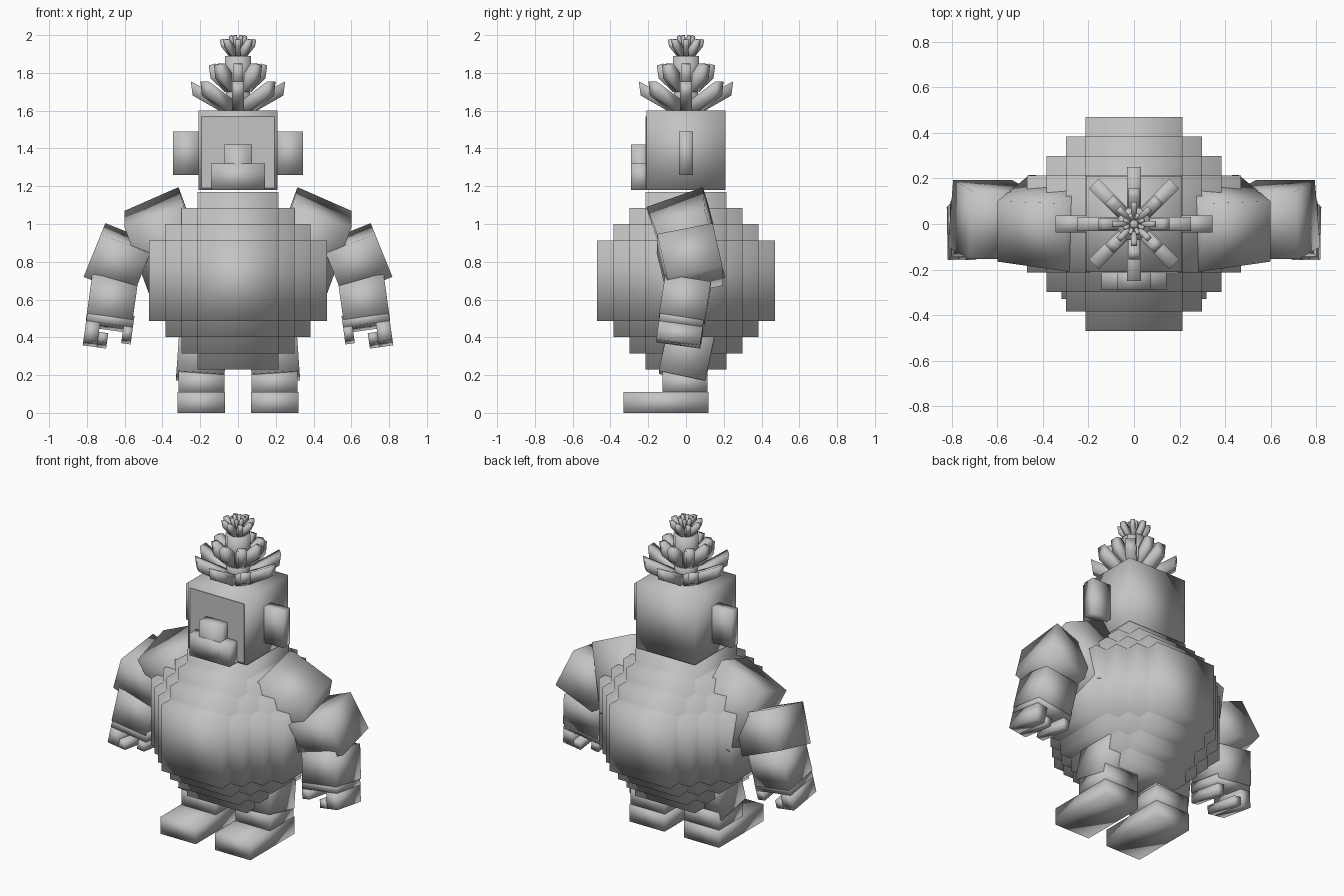
import bpy, bmesh, math
from mathutils import Matrix, Vector, Euler

if "Cube" in bpy.data.objects:
    bpy.data.objects.remove(bpy.data.objects["Cube"])

grey = bpy.data.materials.new("stone_grey")
grey.diffuse_color = (0.55, 0.55, 0.55, 1)
grey.use_nodes = True
grey.node_tree.nodes["Principled BSDF"].inputs["Base Color"].default_value = grey.diffuse_color

CORNERS = [(-1, -1, -1), (1, -1, -1), (1, 1, -1), (-1, 1, -1),
           (-1, -1, 1), (1, -1, 1), (1, 1, 1), (-1, 1, 1)]
FACES = [(0, 3, 2, 1), (4, 5, 6, 7), (0, 1, 5, 4), (1, 2, 6, 5), (2, 3, 7, 6), (3, 0, 4, 7)]


def hexa(bm, pts):
    """Add a six-sided solid from its eight corners."""
    vs = [bm.verts.new(p) for p in pts]
    for f in FACES:
        bm.faces.new([vs[i] for i in f])


def box(bm, center, size, rot=(0, 0, 0)):
    """Add a box turned by rot degrees."""
    r = Euler([math.radians(a) for a in rot]).to_matrix()
    hexa(bm, [Vector(center) + r @ Vector([c * s / 2 for c, s in zip(k, size)]) for k in CORNERS])


def finish(bm, name, smooth=True):
    bmesh.ops.recalc_face_normals(bm, faces=bm.faces)
    me = bpy.data.meshes.new(name)
    for f in bm.faces:
        f.smooth = smooth
    bm.to_mesh(me)
    bm.free()
    me.materials.append(grey)
    ob = bpy.data.objects.new(name, me)
    bpy.context.collection.objects.link(ob)
    return ob


def pair(name, build):
    """Build a part on the +x side and mirror it to the other side."""
    for side, s in (("right", 1), ("left", -1)):
        bm = bmesh.new()
        build(bm)
        bmesh.ops.transform(bm, matrix=Matrix.Diagonal((s, 1, 1, 1)), verts=bm.verts)
        finish(bm, f"{side}_{name}")


# stepped round body made of overlapping boxes
U = 0.0855
bm = bmesh.new()
halves = {(a, b, c) for t in ((5.5, 2.5, 2.5), (4.5, 3.5, 2.5), (3.5, 3.5, 3.5))
          for a in t for b in t for c in t if sorted((a, b, c)) == sorted(t)}
for h in sorted(halves):
    box(bm, (0, 0, 0.70), [2 * U * v for v in h])
finish(bm, "body")

# head, face and nose
bm = bmesh.new()
box(bm, (0, 0, 1.39), (0.42, 0.42, 0.42))
finish(bm, "head")
bm = bmesh.new()
box(bm, (0, -0.211, 1.38), (0.385, 0.006, 0.38))
finish(bm, "face_plate", smooth=False)
bm = bmesh.new()
box(bm, (0, -0.24, 1.25), (0.285, 0.1, 0.14))
box(bm, (0, -0.24, 1.30), (0.15, 0.1, 0.24))
finish(bm, "nose")

pair("ear", lambda bm: box(bm, (0.27, 0, 1.375), (0.15, 0.075, 0.23)))


# three tiers of leaves around a stem
def tier(name, profile, width, turn=0):
    bm = bmesh.new()
    for i in range(8):
        rot = Matrix.Rotation(math.radians(45 * i + turn), 3, 'Z')
        rings = [[bm.verts.new(rot @ Vector((r, w * width / 2, z))) for r, z in profile]
                 for w in (-1, 1)]
        a, b = rings
        bm.faces.new(a)
        bm.faces.new(b[::-1])
        n = len(profile)
        for j in range(n):
            k = (j + 1) % n
            bm.faces.new((a[j], b[j], b[k], a[k]))
    finish(bm, name)


tier("lower_leaves", [(0.02, 1.60), (0.10, 1.60), (0.24, 1.68), (0.25, 1.755), (0.05, 1.65)], 0.062)
tier("middle_leaves", [(0.03, 1.70), (0.07, 1.70), (0.145, 1.77), (0.155, 1.84), (0.12, 1.85), (0.04, 1.77)], 0.05)
tier("top_leaves", [(0.015, 1.88), (0.05, 1.89), (0.09, 1.94), (0.097, 1.975), (0.075, 1.98), (0.02, 1.92)], 0.026)
tier("crown_buds", [(0.01, 1.92), (0.03, 1.92), (0.05, 1.99), (0.035, 2.0)], 0.018, 22.5)
bm = bmesh.new()
for z0, z1, r in ((1.59, 1.72, 0.07), (1.72, 1.89, 0.075), (1.89, 1.94, 0.035)):
    bmesh.ops.create_cone(bm, cap_ends=True, segments=8, radius1=r, radius2=r, depth=z1 - z0,
                          matrix=Matrix.Translation((0, 0, (z0 + z1) / 2))
                          @ Matrix.Rotation(math.pi / 8, 4, 'Z'))
finish(bm, "leaf_stem")


# arms: slanted shoulder, elbow block, wrist and gripping hand
def shoulder(bm):
    top = [Vector(p) for p in ((0.285, -0.21, 1.09), (0.60, -0.165, 0.98),
                               (0.60, 0.10, 1.07), (0.315, 0.09, 1.195))]
    down = Vector((-0.14, 0.115, -0.38))
    hexa(bm, [p + down for p in top] + top)


def hand(bm):
    for x0, x1, z0, z1 in ((-0.125, 0.125, 0.02, 0.08), (0.05, 0.125, -0.08, 0.02),
                           (0.0, 0.05, -0.08, -0.03), (-0.125, -0.075, -0.04, 0.02)):
        box(bm, ((x0 + x1) / 2, 0, (z0 + z1) / 2), (x1 - x0, 0.235, z1 - z0))
    m = Matrix.Translation((0.685, -0.03, 0.435)) @ Euler(
        (math.radians(-8), math.radians(-8), 0)).to_matrix().to_4x4()
    bmesh.ops.transform(bm, matrix=m, verts=bm.verts)


pair("shoulder", shoulder)
pair("elbow", lambda bm: box(bm, (0.63, 0.02, 0.81), (0.28, 0.30, 0.25), (12, -22, 0)))
pair("wrist", lambda bm: box(bm, (0.667, -0.005, 0.595), (0.245, 0.245, 0.21), (-9, -8, 0)))
pair("hand", hand)

# legs
pair("thigh", lambda bm: box(bm, (0.19, 0.01, 0.335), (0.255, 0.25, 0.30), (-12, -4, 0)))
pair("ankle", lambda bm: box(bm, (0.193, -0.005, 0.16), (0.245, 0.24, 0.12)))
pair("foot", lambda bm: box(bm, (0.194, -0.105, 0.055), (0.25, 0.45, 0.11)))
